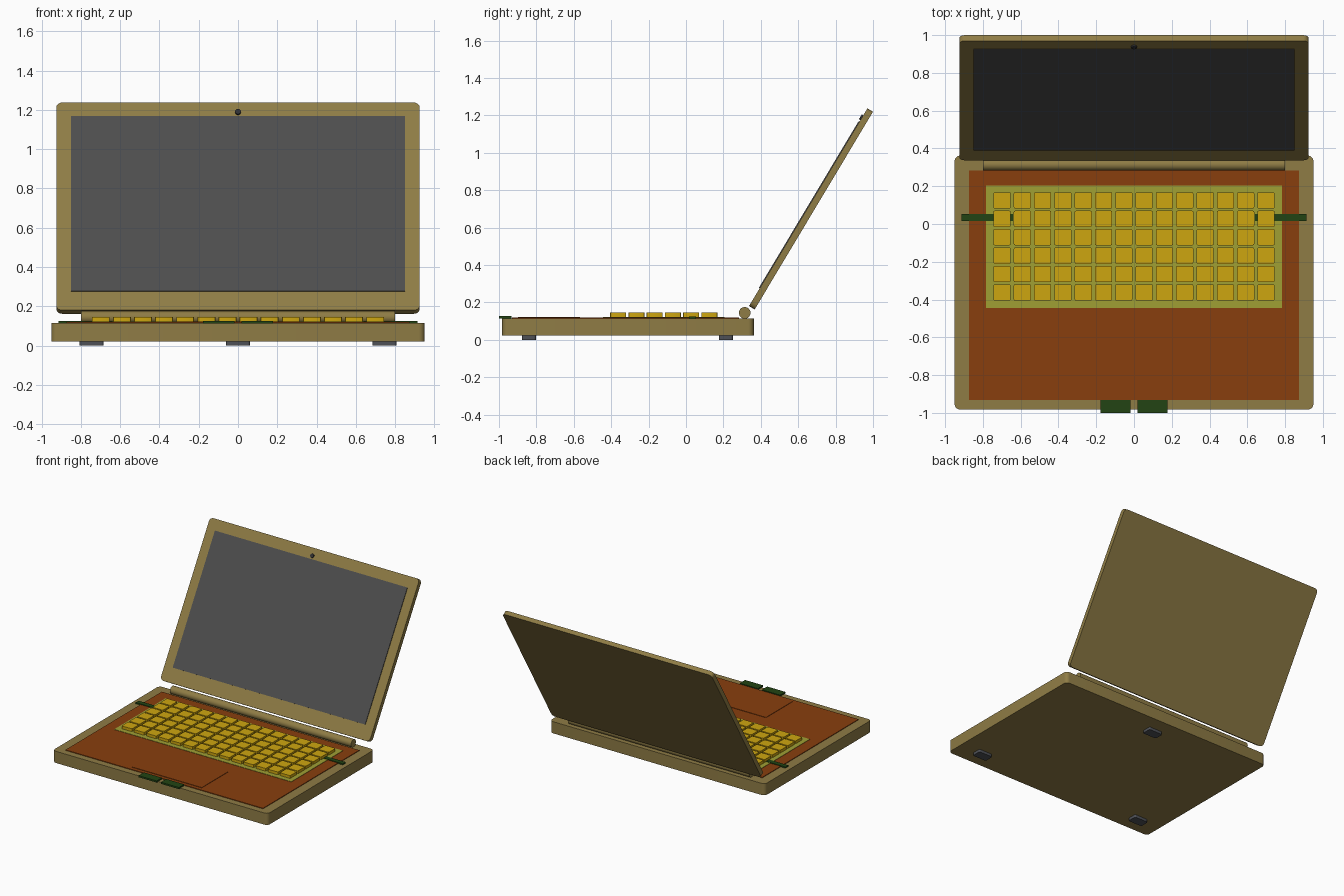
import bpy, bmesh, math
from mathutils import Matrix

if "Cube" in bpy.data.objects:
    bpy.data.objects.remove(bpy.data.objects["Cube"])


def material(name, r, g, b):
    m = bpy.data.materials.new(name)
    lin = [((c / 255 + 0.055) / 1.055) ** 2.4 if c > 10 else c / 255 / 12.92 for c in (r, g, b)]
    m.diffuse_color = (*lin, 1)
    m.use_nodes = True
    m.node_tree.nodes["Principled BSDF"].inputs["Base Color"].default_value = m.diffuse_color
    return m


TAN = material("tan_body", 143, 124, 69)
BROWN = material("brown_deck", 136, 62, 13)
OLIVE = material("olive_tray", 160, 160, 52)
GOLD = material("gold_keys", 206, 166, 16)
GREEN = material("dark_green", 34, 68, 19)
GREY = material("screen_grey", 77, 77, 77)
DARK = material("camera_dark", 48, 48, 50)
RUBBER = material("foot_grey", 78, 80, 86)


def finish(name, bm, mat, matrix=None):
    bmesh.ops.recalc_face_normals(bm, faces=bm.faces)
    me = bpy.data.meshes.new(name)
    bm.to_mesh(me)
    bm.free()
    me.materials.append(mat)
    ob = bpy.data.objects.new(name, me)
    bpy.context.collection.objects.link(ob)
    if matrix:
        ob.matrix_world = matrix
    bpy.ops.object.select_all(action='DESELECT')
    ob.select_set(True)
    bpy.context.view_layer.objects.active = ob
    bpy.ops.object.shade_smooth_by_angle(angle=math.radians(35))
    return ob


def slabs(name, rects, z0, z1, mat, r=0.0, matrix=None, seg=5):
    """Plates with rounded vertical corners; each rect is (centre x, centre y, width, depth)."""
    bm = bmesh.new()
    for cx, cy, w, d in rects:
        pts = []
        for i, (sx, sy) in enumerate([(1, 1), (-1, 1), (-1, -1), (1, -1)]):
            ox, oy = cx + sx * (w / 2 - r), cy + sy * (d / 2 - r)
            steps = seg if r else 0
            for k in range(steps + 1):
                a = math.pi / 2 * (i + (k / steps if steps else 0))
                pts.append((ox + r * math.cos(a), oy + r * math.sin(a), z0))
        face = bm.faces.new([bm.verts.new(p) for p in pts])
        top = bmesh.ops.extrude_face_region(bm, geom=[face], use_keep_orig=True)
        verts = [g for g in top["geom"] if isinstance(g, bmesh.types.BMVert)]
        bmesh.ops.translate(bm, verts=verts, vec=(0, 0, z1 - z0))
    return finish(name, bm, mat, matrix)


def cylinder(name, radius, length, mat, matrix, seg=32):
    bm = bmesh.new()
    bmesh.ops.create_cone(bm, cap_ends=True, segments=seg, radius1=radius, radius2=radius, depth=length)
    return finish(name, bm, mat, matrix)


# Base body, deck panel and touchpad
slabs("base", [(0, -0.31, 1.9, 1.345)], 0.022, 0.115, TAN, 0.03)
slabs("deck_panel", [(0, -0.323, 1.745, 1.215)], 0.113, 0.120, BROWN)
slabs("touchpad", [(0, -0.733, 0.62, 0.333)], 0.118, 0.123, BROWN)

# Keyboard tray and keys
slabs("keyboard_tray", [(0, -0.12, 1.565, 0.65)], 0.117, 0.1225, OLIVE)
keys = [((c - 6.5) * 0.1075, 0.125 - r * 0.0975, 0.091, 0.086) for r in range(6) for c in range(14)]
slabs("keys", keys, 0.120, 0.145, GOLD, 0.007, seg=2)

# Green side bars and front latches
slabs("side_bars", [(s * 0.777, 0.034, 0.275, 0.037) for s in (-1, 1)], 0.113, 0.125, GREEN)
slabs("front_latches", [(s * 0.098, -0.966, 0.16, 0.067) for s in (-1, 1)], 0.113, 0.126, GREEN)

# Three feet
slabs("feet", [(-0.745, -0.84, 0.122, 0.075), (0.745, -0.84, 0.122, 0.075), (0, 0.213, 0.122, 0.075)],
      0.0, 0.024, RUBBER, 0.012)

# Hinge barrel
cylinder("hinge", 0.031, 1.6, TAN, Matrix.Translation((0, 0.314, 0.144)) @ Matrix.Rotation(math.pi / 2, 4, 'Y'))

# Tilted lid: local y runs up the lid, local z points out of the screen
tilt = math.radians(90 - 30.9)
lid = Matrix.Translation((0, 0.337, 0.18)) @ Matrix.Rotation(tilt, 4, 'X')
slabs("lid", [(0, 0.616, 1.85, 1.232)], -0.035, 0, TAN, 0.03, lid)
slabs("screen", [(0, 0.63, 1.7, 1.038)], -0.003, 0.005, GREY, 0, lid)
cylinder("camera", 0.015, 0.014, DARK, lid @ Matrix.Translation((0, 1.174, 0.002)), 20)
